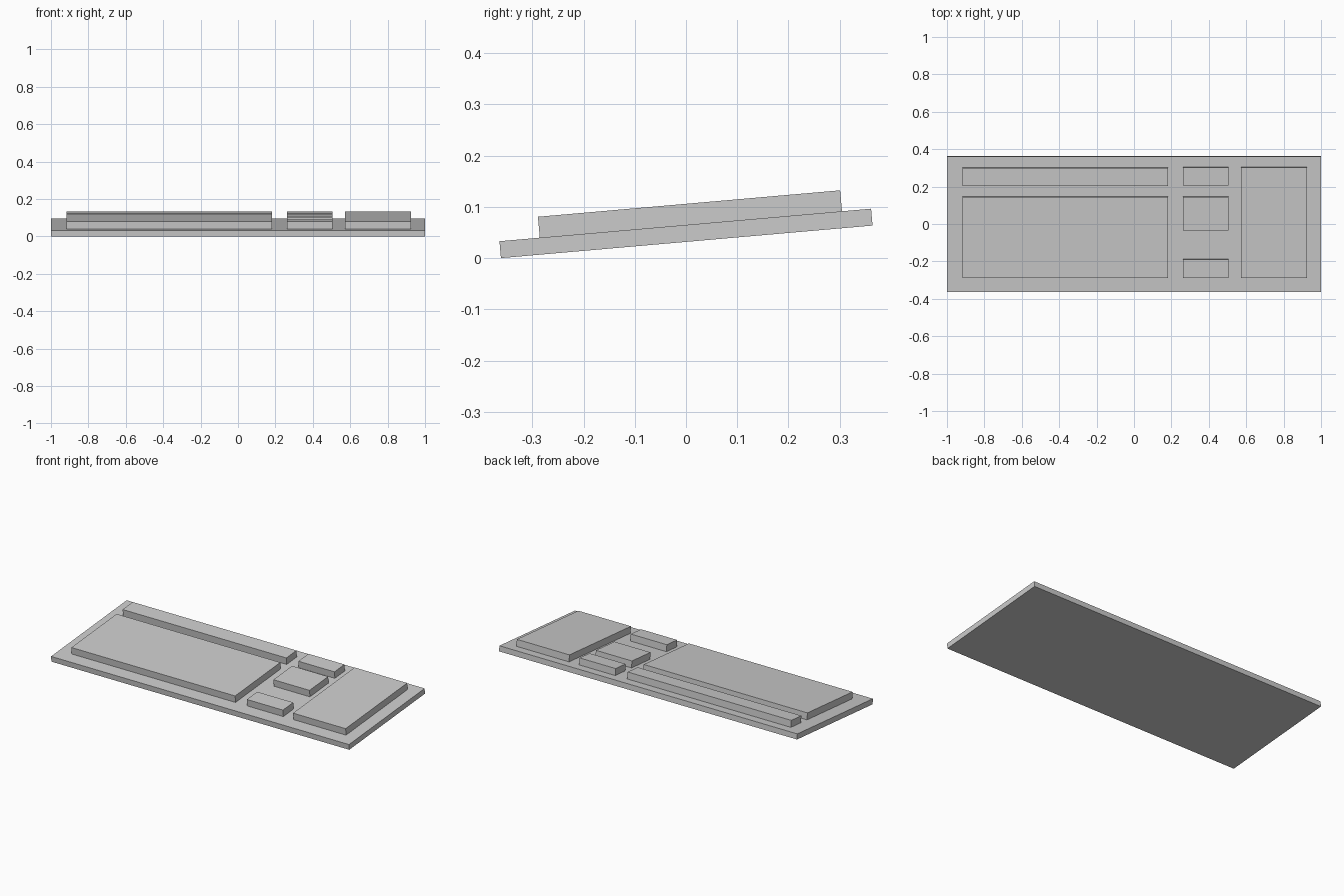
import bpy, bmesh
from math import radians, sin, cos
from mathutils import Matrix

if "Cube" in bpy.data.objects:
    bpy.data.objects.remove(bpy.data.objects["Cube"])

TILT = radians(5)
LENGTH, THICK, KEY_H = 0.728, 0.033, 0.041
# tilted frame centred on the base plate, lowest edge resting on z = 0
lift = (LENGTH * sin(TILT) + THICK * cos(TILT)) / 2
FRAME = Matrix.Translation((0, 0, lift)) @ Matrix.Rotation(TILT, 4, 'X')


def block(name, x0, x1, y0, y1, z0, z1):
    """Box given by its extents in the tilted frame."""
    bm = bmesh.new()
    bmesh.ops.create_cube(bm, size=1)
    bmesh.ops.scale(bm, vec=(x1 - x0, y1 - y0, z1 - z0), verts=bm.verts)
    bmesh.ops.translate(bm, vec=((x0 + x1) / 2, (y0 + y1) / 2, (z0 + z1) / 2), verts=bm.verts)
    me = bpy.data.meshes.new(name)
    bm.to_mesh(me)
    bm.free()
    ob = bpy.data.objects.new(name, me)
    ob.matrix_world = FRAME
    bpy.context.collection.objects.link(ob)


# base plate
block("base_plate", -1, 1, -LENGTH / 2, LENGTH / 2, -THICK / 2, THICK / 2)

# raised key groups: x range, y range
groups = {
    "main_keys": (-0.916, 0.183, -0.285, 0.150),
    "function_row": (-0.916, 0.183, 0.208, 0.305),
    "system_keys": (0.262, 0.504, 0.211, 0.307),
    "navigation_keys": (0.262, 0.504, -0.029, 0.150),
    "arrow_keys": (0.262, 0.504, -0.285, -0.186),
    "number_pad": (0.572, 0.925, -0.285, 0.307),
}
for name, extents in groups.items():
    block(name, *extents, THICK / 2, THICK / 2 + KEY_H)
